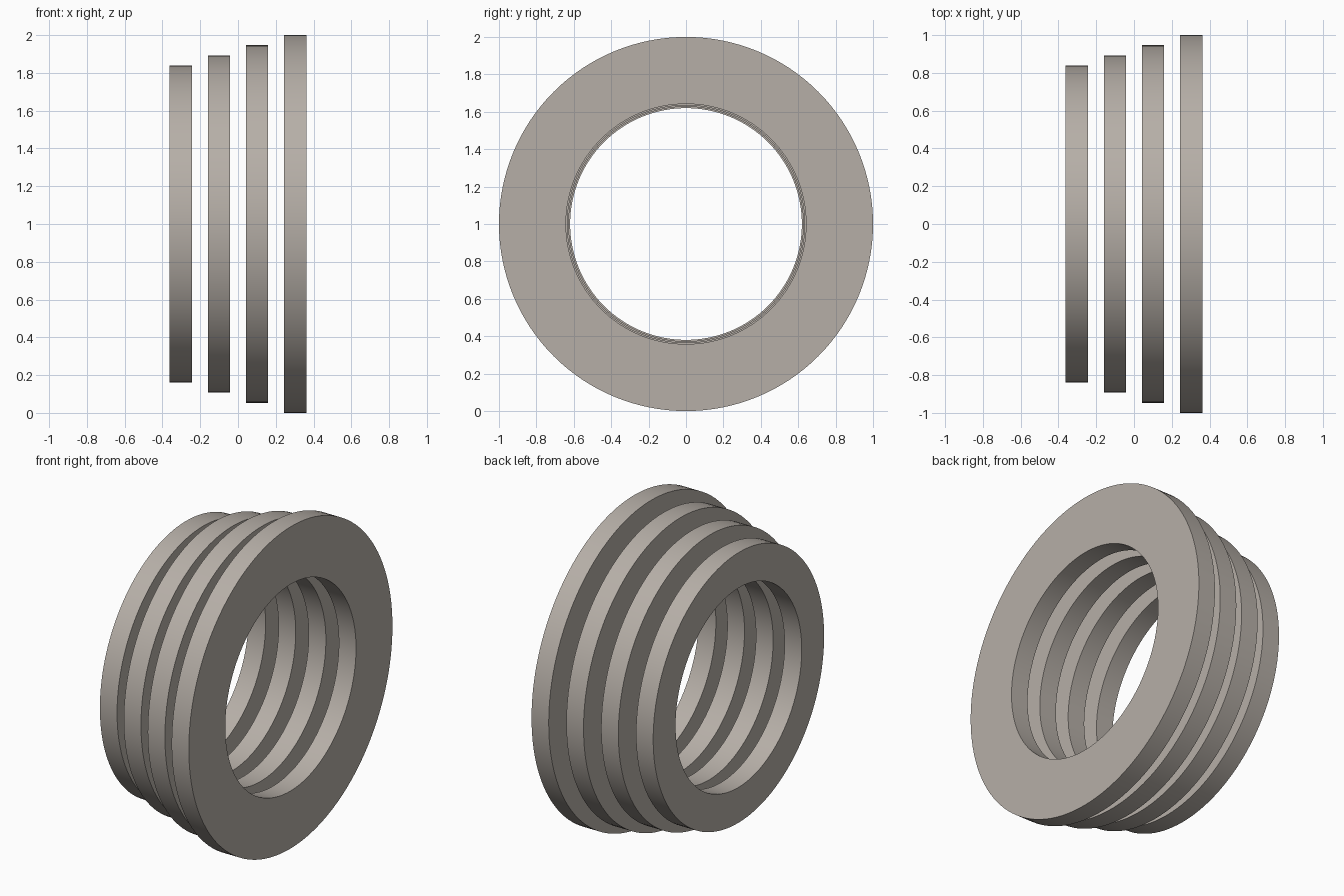
import bpy
import bmesh
import math
from mathutils import Matrix

cube = bpy.data.objects.get("Cube")
if cube:
    bpy.data.objects.remove(cube)

SIDES = 128
WIDTH = 0.118
SPACING = 0.202

# Warm grey for every ring
grey = bpy.data.materials.new("warm_grey")
grey.use_nodes = True
colour = (0.47, 0.43, 0.39, 1)
grey.diffuse_color = colour
grey.node_tree.nodes["Principled BSDF"].inputs["Base Color"].default_value = colour


def make_ring(name, x, outer, inner):
    """Spin a rectangular section around the x axis."""
    bm = bmesh.new()
    a, b = -WIDTH / 2, WIDTH / 2
    corners = [bm.verts.new((px, 0, r))
               for px, r in ((a, inner), (b, inner), (b, outer), (a, outer))]
    edges = [bm.edges.new((corners[i], corners[(i + 1) % 4])) for i in range(4)]
    bmesh.ops.spin(bm, geom=corners + edges, cent=(0, 0, 0), axis=(1, 0, 0),
                   angle=math.tau, steps=SIDES, use_merge=True)
    bmesh.ops.remove_doubles(bm, verts=bm.verts, dist=0.0001)
    bmesh.ops.recalc_face_normals(bm, faces=bm.faces)
    mesh = bpy.data.meshes.new(name)
    bm.to_mesh(mesh)
    bm.free()
    mesh.materials.append(grey)
    ring = bpy.data.objects.new(name, mesh)
    ring.matrix_world = Matrix.Translation((x, 0, 1))
    bpy.context.collection.objects.link(ring)
    ring.select_set(True)
    bpy.context.view_layer.objects.active = ring


# Four separate concentric rings, growing towards +x
bpy.ops.object.select_all(action='DESELECT')
names = ("small_ring", "medium_ring", "large_ring", "largest_ring")
for i, name in enumerate(names):
    step = len(names) - 1 - i
    make_ring(name, (i - 1.5) * SPACING, 1 - 0.0535 * step, 0.642 - 0.0075 * step)

bpy.ops.object.shade_smooth_by_angle(angle=math.radians(30))
